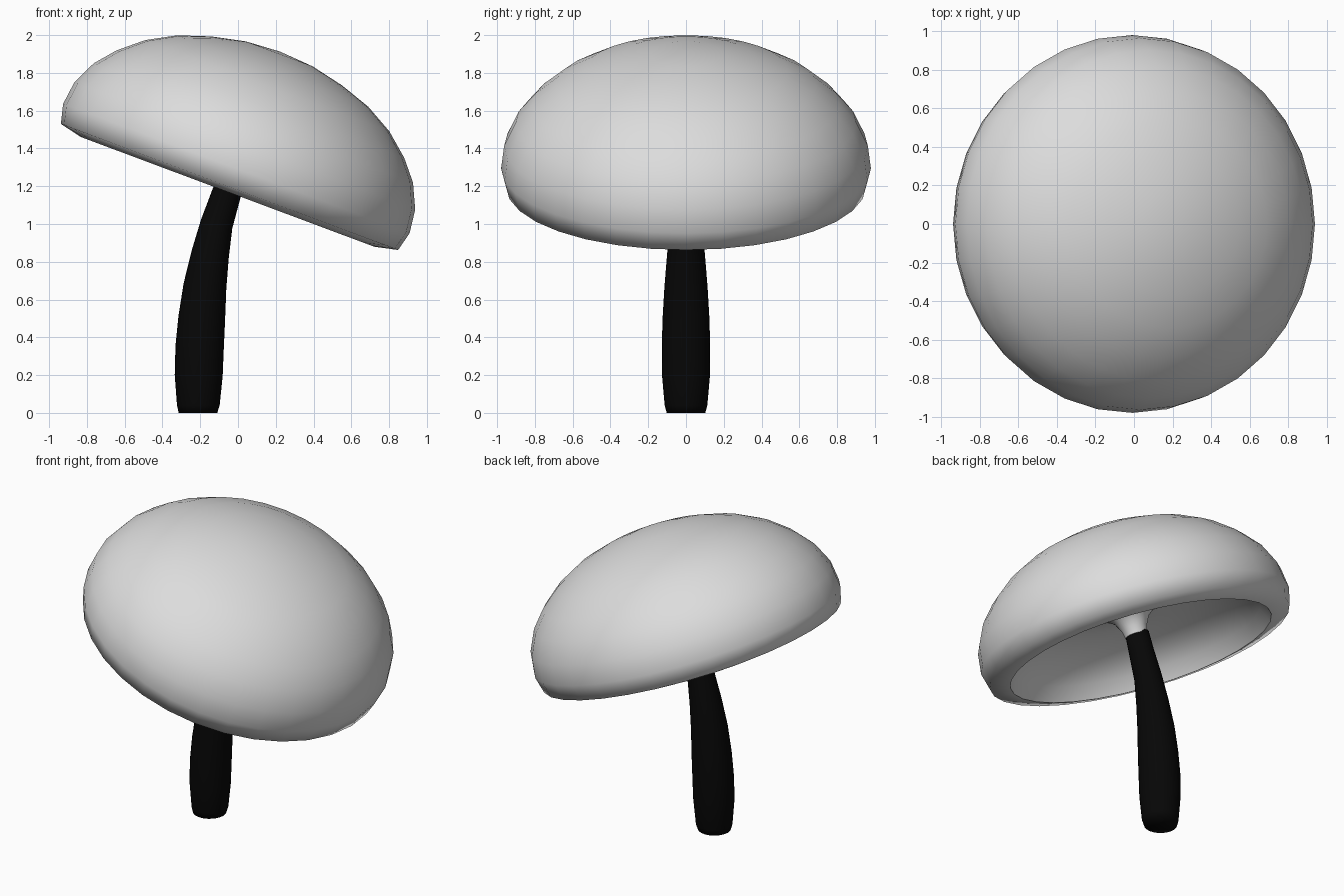
import bpy, bmesh, math
from mathutils import Matrix, Vector

cube = bpy.data.objects.get("Cube")
if cube:
    bpy.data.objects.remove(cube)


def make_material(name, value):
    mat = bpy.data.materials.new(name)
    mat.use_nodes = True
    colour = (value, value, value, 1)
    mat.diffuse_color = colour
    mat.node_tree.nodes["Principled BSDF"].inputs["Base Color"].default_value = colour
    return mat


def loft(name, rings, sides, mat, sharp_angle):
    """Skin round rings given as (centre, radius, lean); zero radius is a pole."""
    bm = bmesh.new()
    loops = []
    for centre, radius, lean in rings:
        turn = Matrix.Rotation(lean, 3, 'Y')
        count = sides if radius > 0 else 1
        angles = [math.tau * i / sides for i in range(count)]
        loops.append([bm.verts.new(centre + turn @ Vector(
            (radius * math.cos(a), radius * math.sin(a), 0))) for a in angles])
    for low, high in zip(loops, loops[1:]):
        for i in range(sides):
            j = (i + 1) % sides
            if len(high) == 1:
                bm.faces.new((low[i], low[j], high[0]))
            else:
                bm.faces.new((low[i], low[j], high[j], high[i]))
    for end in (loops[0], loops[-1]):
        if len(end) > 1:
            bm.faces.new(end)
    bmesh.ops.recalc_face_normals(bm, faces=bm.faces)
    mesh = bpy.data.meshes.new(name)
    bm.to_mesh(mesh)
    bm.free()
    mesh.materials.append(mat)
    obj = bpy.data.objects.new(name, mesh)
    bpy.context.collection.objects.link(obj)
    bpy.ops.object.select_all(action='DESELECT')
    obj.select_set(True)
    bpy.context.view_layer.objects.active = obj
    bpy.ops.object.shade_smooth_by_angle(angle=math.radians(sharp_angle))
    return obj


white = make_material("pale_cap", 0.72)
black = make_material("black_stem", 0.002)

# Tilted hollow cap: (radius, height along its axis), from inner neck to crown
tilt = math.radians(20.5)
base = Vector((-0.055, 0, 1.17))
axis = Vector((math.sin(tilt), 0, math.cos(tilt)))
neck_and_hollow = [(0.07, 0.1), (0.08, 0.15), (0.11, 0.21), (0.17, 0.26),
                   (0.28, 0.29), (0.42, 0.285), (0.57, 0.25), (0.7, 0.18),
                   (0.79, 0.09)]
rim_and_dome = [(0.83, 0), (0.953, 0.028), (0.979, 0.132), (0.963, 0.26),
                (0.902, 0.39), (0.813, 0.496), (0.69, 0.6), (0.54, 0.683),
                (0.371, 0.74), (0.19, 0.78), (0, 0.793)]
loft("mushroom_cap", [(base + axis * h, r, tilt)
                      for r, h in neck_and_hollow + rim_and_dome], 32, white, 68)

# Curved stem: (x, z, radius, lean in degrees)
stem = [(-0.212, 0, 0.102, 0), (-0.21, 0.04, 0.113, 0), (-0.208, 0.2, 0.127, 1),
        (-0.203, 0.35, 0.128, 3), (-0.192, 0.5, 0.124, 5), (-0.175, 0.67, 0.114, 8),
        (-0.147, 0.84, 0.1, 12), (-0.113, 1.0, 0.086, 16), (-0.058, 1.17, 0.077, 20),
        (-0.025, 1.28, 0.073, 14)]
loft("stem", [(Vector((x, 0, z)), r, math.radians(lean))
              for x, z, r, lean in stem], 24, black, 95)
